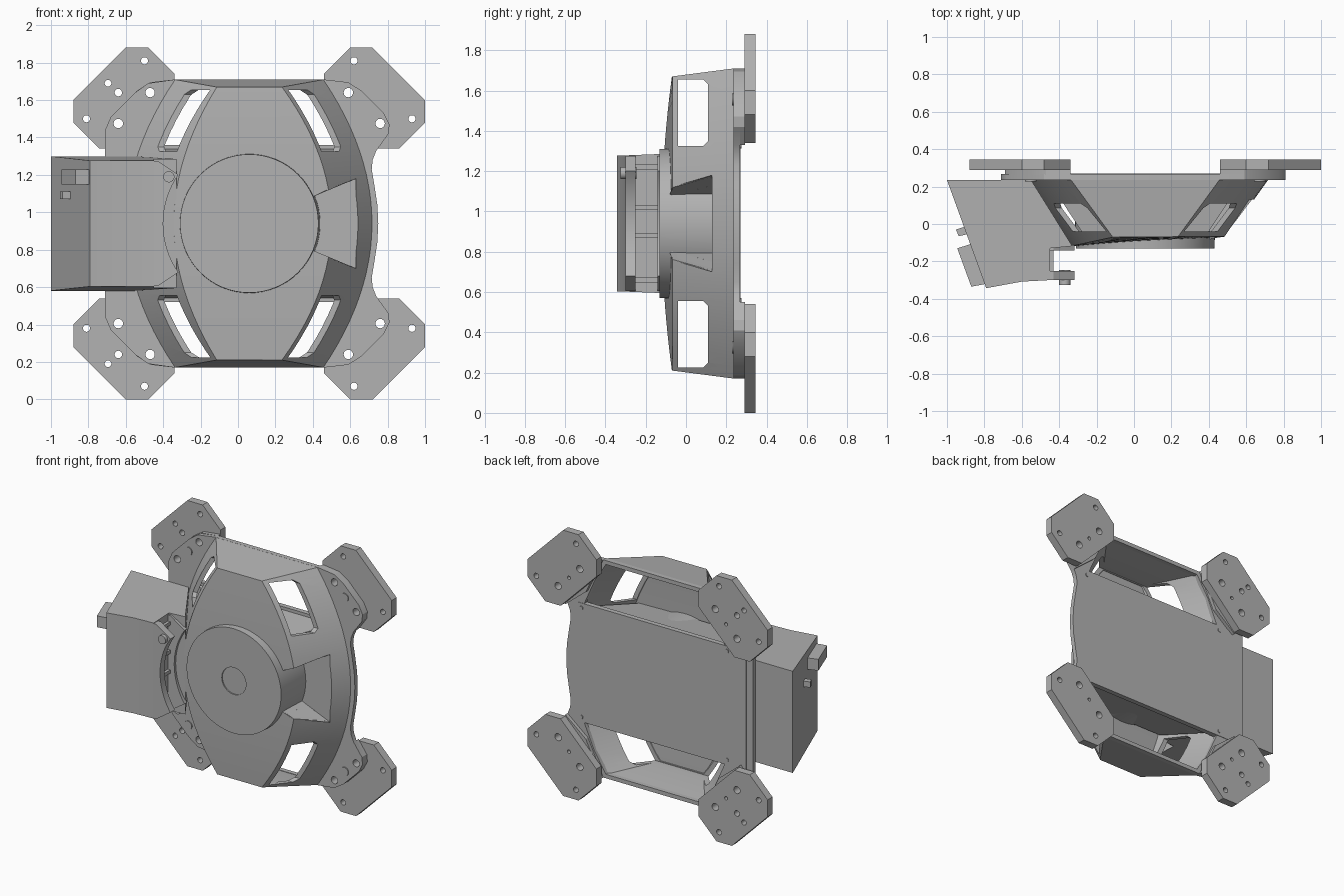
import bpy, bmesh
from math import cos, sin, pi, radians

if "Cube" in bpy.data.objects:
    bpy.data.objects.remove(bpy.data.objects["Cube"])

CX, CZ = 0.06, 0.94          # centre of the round hub
grey = bpy.data.materials.new("mid grey")
grey.use_nodes = True
COLOUR = (0.45, 0.45, 0.45, 1)
grey.diffuse_color = COLOUR
grey.node_tree.nodes["Principled BSDF"].inputs["Base Color"].default_value = COLOUR
parts = []


def add(name, verts, faces):
    """Mesh object from hub-centred (u, y, v) points."""
    bm = bmesh.new()
    vs = [bm.verts.new((u + CX, y, v + CZ)) for u, y, v in verts]
    for f in faces:
        bm.faces.new([vs[i] for i in f])
    bmesh.ops.recalc_face_normals(bm, faces=bm.faces)
    me = bpy.data.meshes.new(name)
    bm.to_mesh(me)
    bm.free()
    ob = bpy.data.objects.new(name, me)
    bpy.context.collection.objects.link(ob)
    parts.append(ob)
    return ob


def loft(name, pairs):
    """Closed solids, each between two matching rings of points."""
    verts, faces = [], []
    for a, b in pairs:
        o, n = len(verts), len(a)
        verts += list(a) + list(b)
        faces += [range(o, o + n), range(o + n, o + 2 * n)]
        faces += [(o + i, o + (i + 1) % n, o + n + (i + 1) % n, o + n + i) for i in range(n)]
    return add(name, verts, faces)


def prism(name, polys, y0, y1):
    return loft(name, [([(u, y0, v) for u, v in p], [(u, y1, v) for u, v in p]) for p in polys])


def circle(u, v, r, n=24):
    return [(u + r * cos(2 * pi * i / n), v + r * sin(2 * pi * i / n)) for i in range(n)]


def rect(u0, u1, v0, v1):
    return [(u0, v0), (u1, v0), (u1, v1), (u0, v1)]


def flip(poly, su, sv):
    return [(u * su, v * sv) for u, v in poly]


def bake(ob):
    dg = bpy.context.evaluated_depsgraph_get()
    me = bpy.data.meshes.new_from_object(ob.evaluated_get(dg))
    ob.modifiers.clear()
    ob.data = me


def cut(ob, *cutters):
    for c in cutters:
        m = ob.modifiers.new("cut", 'BOOLEAN')
        m.operation, m.solver, m.object = 'DIFFERENCE', 'EXACT', c
    bake(ob)


def drop(ob):
    parts.remove(ob)
    bpy.data.objects.remove(ob)


CORNERS = [(su, sv) for su in (1, -1) for sv in (1, -1)]

# Domed shell: bowed sides, slanted walls, front face tilted across
FY, BY = -0.068, 0.24


def wall_point(side, s, y):
    t = (y - FY) / (BY - FY)
    front, back = 0.44 - 0.265 * s * s, 0.66 - 0.26 * s * s
    return (side * (front + (back - front) * t), y, s * (0.73 + 0.04 * t))


ROWS = 24
verts, faces = [], []
for i in range(ROWS + 1):
    s = 2 * i / ROWS - 1
    left_y = -0.12 + 0.05 * s * s
    verts += [wall_point(-1, s, BY), wall_point(-1, s, left_y),
              wall_point(1, s, FY), wall_point(1, s, BY)]
for i in range(ROWS):
    faces += [(4 * i + j, 4 * i + j + 1, 4 * i + j + 5, 4 * i + j + 4) for j in range(3)]
faces += [range(4), range(4 * ROWS, 4 * ROWS + 4)]
shell = add("domed_shell", verts, faces)
m = shell.modifiers.new("wall", 'SOLIDIFY')
m.thickness, m.offset, m.use_even_offset = 0.026, -1, True
bake(shell)

# Side windows and the wedge pocket
window = [(-0.04, 0.385), (0.085, 0.385), (0.11, 0.41), (0.11, 0.69), (0.085, 0.715), (-0.04, 0.715)]
window_cut = loft("window_cutter", [([(-1, y, sv * v) for y, v in window],
                                     [(1, y, sv * v) for y, v in window]) for sv in (1, -1)])
pocket_cut = prism("pocket_cutter", [[(0.345, 0.145), (0.69, 0.29), (0.69, -0.29), (0.345, -0.145)]], -0.3, 0.13)
cut(shell, window_cut, pocket_cut)

# Inner housing behind the hub, with its back cover
housing = loft("inner_housing", [([(u, -0.055, v) for u, v in rect(-0.33, 0.33, -0.36, 0.36)],
                                  [(u, 0.25, v) for u, v in rect(-0.53, 0.53, -0.4, 0.4)])])
cut(housing, pocket_cut)
drop(window_cut)
drop(pocket_cut)
prism("back_cover", [rect(-0.72, 0.6, -0.42, 0.42)], 0.245, 0.27)
prism("cover_screws", [circle(su * 0.57, sv * 0.385, 0.014, 12) for su, sv in CORNERS], 0.265, 0.275)

pocket = []
for s in (1, -1):
    pocket += [(0.345, -0.08, 0.145 * s), (0.42, FY, 0.182 * s), (0.57, 0.13, 0.24 * s), (0.345, 0.13, 0.145 * s)]
add("wedge_pocket", pocket, [(0, 1, 2, 3), (4, 5, 6, 7), (3, 2, 6, 7)])

# Round hub with a shallow centre recess
hub = loft("round_hub", [([(u, -0.132, v) for u, v in circle(0, 0, 0.37, 64)],
                          [(u, 0.14, v) for u, v in circle(0, 0, 0.38, 64)])])
recess = prism("recess_cutter", [circle(0, 0, 0.095, 40)], -0.2, -0.124)
cut(hub, recess)
drop(recess)

# Back flange with corner ears
ear_r = [(0.40, 0.77), (0.53, 0.755), (0.60, 0.71), (0.72, 0.59), (0.75, 0.53),
         (0.745, 0.48), (0.68, 0.39)]
waist = [(0.66, 0.34), (0.655, 0.29), (0.67, 0.2), (0.685, 0.1)]
ear_l = [(-0.77, 0.5), (-0.74, 0.57), (-0.61, 0.70), (-0.54, 0.75), (-0.40, 0.77)]
upper = ear_l + ear_r + waist
outline = upper + [(0.69, 0)] + flip(upper[::-1], 1, -1)
flange = prism("back_flange", [outline], 0.235, 0.267)
opening = [(-0.38, 0.742), (0.38, 0.742), (0.47, 0.6), (0.55, 0.42), (-0.55, 0.42), (-0.47, 0.6)]
open_cut = prism("opening_cutter", [opening, flip(opening, 1, -1)], 0.1, 0.5)
big = [circle(0.53, 0.70, 0.025), circle(0.70, 0.535, 0.025)]
hole_cut = prism("hole_cutter", [flip(p, *c) for c in CORNERS for p in big], 0.1, 0.5)
cut(flange, open_cut, hole_cut)
drop(open_cut)
ear = ear_r + [(0.52, 0.52)]
ears = prism("corner_ears", [flip(ear, *c) for c in CORNERS], 0.262, 0.292)
cut(ears, hole_cut)
drop(hole_cut)
prism("ear_screws", [flip(circle(0.612, 0.615, 0.03), *c) for c in CORNERS], 0.228, 0.24)

# Mounting pads with bolt holes
pad = [(0.54, 0.94), (0.66, 0.94), (0.94, 0.66), (0.94, 0.54), (0.80, 0.40), (0.68, 0.40),
       (0.40, 0.68), (0.40, 0.80)]
for su, sv in CORNERS:
    name = ("left" if su > 0 else "right") + ("_upper" if sv > 0 else "_lower") + "_pad"
    ob = prism(name, [flip(pad, su, sv)], 0.29, 0.345)
    holes = big + [circle(0.56, 0.87, 0.019), circle(0.87, 0.56, 0.019), circle(0.615, 0.615, 0.012)]
    if su < 0:
        holes += [circle(0.755, 0.75, 0.018), circle(0.70, 0.70, 0.02)]
    c = prism("pad_cutter", [flip(h, su, sv) for h in holes], 0.1, 0.5)
    cut(ob, c)
    drop(c)

# Side box with a slanted end, slightly narrower toward the front
plan = [(-1.06, 0.235), (-0.85, -0.343), (-0.66, -0.308), (-0.51, -0.30), (-0.51, -0.13),
        (-0.39, -0.118), (-0.61, 0.235)]


def half_height(y):
    return 0.35 + 0.04 * y


loft("side_box", [([(u, y, half_height(y)) for u, y in plan], [(u, y, -half_height(y)) for u, y in plan])])

# Hinge lips following a ring around the hub
arc = [(-0.46 * cos(a), 0.46 * sin(a)) for a in [radians(34.5 * (i / 8 - 1)) for i in range(17)]]
lip = [(-0.53, -0.335), (-0.49, -0.335)] + arc + [(-0.49, 0.335), (-0.53, 0.335)]
prism("front_lip", [lip], -0.30, -0.25)
prism("rear_lip", [lip], -0.142, -0.112)
prism("hinge_bolt", [circle(-0.43, 0.25, 0.03)], -0.325, -0.245)
prism("end_ribs", [rect(-0.52, -0.49, v - 0.012, v + 0.012) for v in (-0.28, -0.06, 0.08, 0.28)], -0.25, -0.142)

# Connectors on the slanted end
plug = [(-1.005, -0.13), (-0.93, -0.335), (-0.85, -0.32), (-0.91, -0.1)]
socket = [(-1.012, -0.03), (-0.997, -0.065), (-0.93, -0.05), (-0.95, -0.01)]
for name, shape, v0, v1 in (("large_plug", plug, 0.21, 0.29), ("small_plug", socket, 0.13, 0.17)):
    loft(name, [([(u, y, v0) for u, y in shape], [(u, y, v1) for u, y in shape])])

# Finish: one colour, soft curves with crisp edges
bpy.ops.object.select_all(action='DESELECT')
for ob in parts:
    ob.data.materials.clear()
    ob.data.materials.append(grey)
    ob.select_set(True)
bpy.context.view_layer.objects.active = parts[0]
bpy.ops.object.shade_smooth_by_angle(angle=radians(25))
